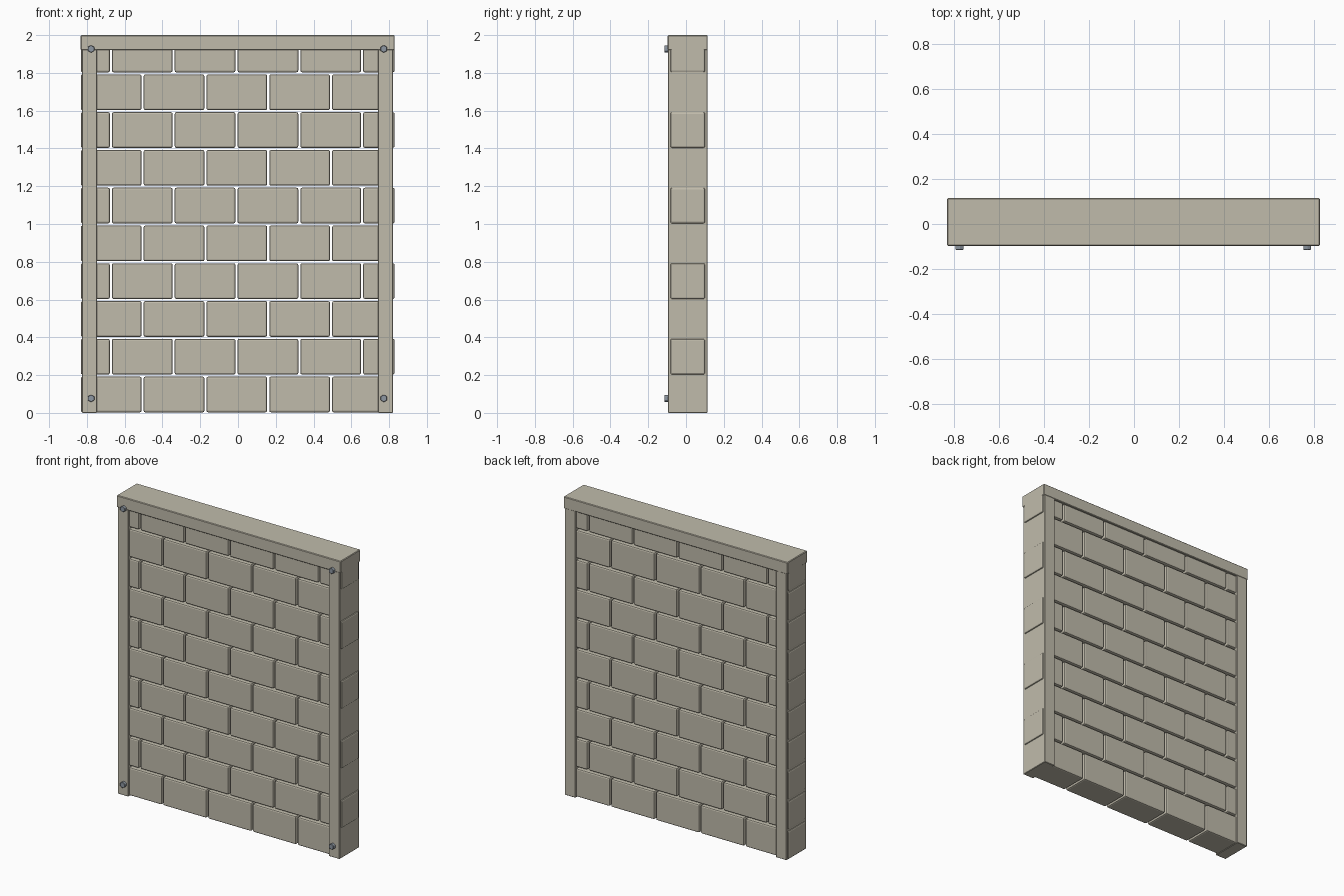
import bpy, bmesh, math
from mathutils import Matrix

if "Cube" in bpy.data.objects:
    bpy.data.objects.remove(bpy.data.objects["Cube"])


def material(name, color):
    m = bpy.data.materials.new(name)
    m.diffuse_color = color
    m.use_nodes = True
    m.node_tree.nodes["Principled BSDF"].inputs["Base Color"].default_value = m.diffuse_color
    return m


stone = material("stone", (0.53, 0.50, 0.41, 1))
steel = material("steel", (0.27, 0.31, 0.36, 1))


def finish(bm, name, mat, bevel, segments):
    me = bpy.data.meshes.new(name)
    bm.to_mesh(me)
    bm.free()
    ob = bpy.data.objects.new(name, me)
    bpy.context.collection.objects.link(ob)
    me.materials.append(mat)
    mod = ob.modifiers.new("bevel", 'BEVEL')
    mod.width, mod.segments = bevel, segments
    return ob


def box(name, x, y, z, bevel, segments=2):
    bm = bmesh.new()
    size = [b - a for a, b in (x, y, z)]
    mid = [(a + b) / 2 for a, b in (x, y, z)]
    bmesh.ops.create_cube(bm, size=1, matrix=Matrix.Translation(mid) @ Matrix.Diagonal((*size, 1)))
    return finish(bm, name, stone, bevel, segments)


# Brick courses in running bond, with open joints
left, right, pitch, gap = -0.832, 0.829, 0.3325, 0.011
for row in range(10):
    z0 = row * 0.2 + 0.003
    if row % 2:
        joints = [-0.673 + i * pitch for i in range(5)]
        end = right
    else:
        joints = [-0.505 + i * pitch for i in range(4)]
        end = 0.817
    edges = [left - gap / 2] + joints + [end + gap / 2]
    for i, (a, b) in enumerate(zip(edges, edges[1:])):
        box(f"brick_{row}_{i}", (a + gap / 2, b - gap / 2), (-0.083, 0.101),
            (z0, z0 + 0.189), 0.009)

# Side posts and top beam
front, back = -0.096, 0.113
box("left_post", (-0.826, -0.746), (front, back), (0, 1.925), 0.003, 1)
box("right_post", (0.741, 0.821), (front, back), (0, 1.925), 0.003, 1)
box("top_beam", (-0.833, 0.829), (front - 0.001, back + 0.002), (1.92, 2.0), 0.004, 1)

# Hexagonal corner bolts on the front
for side, x in (("left", -0.778), ("right", 0.772)):
    for level, z in (("lower", 0.077), ("upper", 1.927)):
        bm = bmesh.new()
        turn = (Matrix.Translation((x, -0.1, z)) @ Matrix.Rotation(math.pi / 2, 4, 'X')
                @ Matrix.Rotation(math.pi / 6 * 0, 4, 'Z'))
        bmesh.ops.create_cone(bm, cap_ends=True, segments=6, radius1=0.02, radius2=0.02,
                              depth=0.03, matrix=turn)
        finish(bm, f"{level}_{side}_bolt", steel, 0.002, 1)
